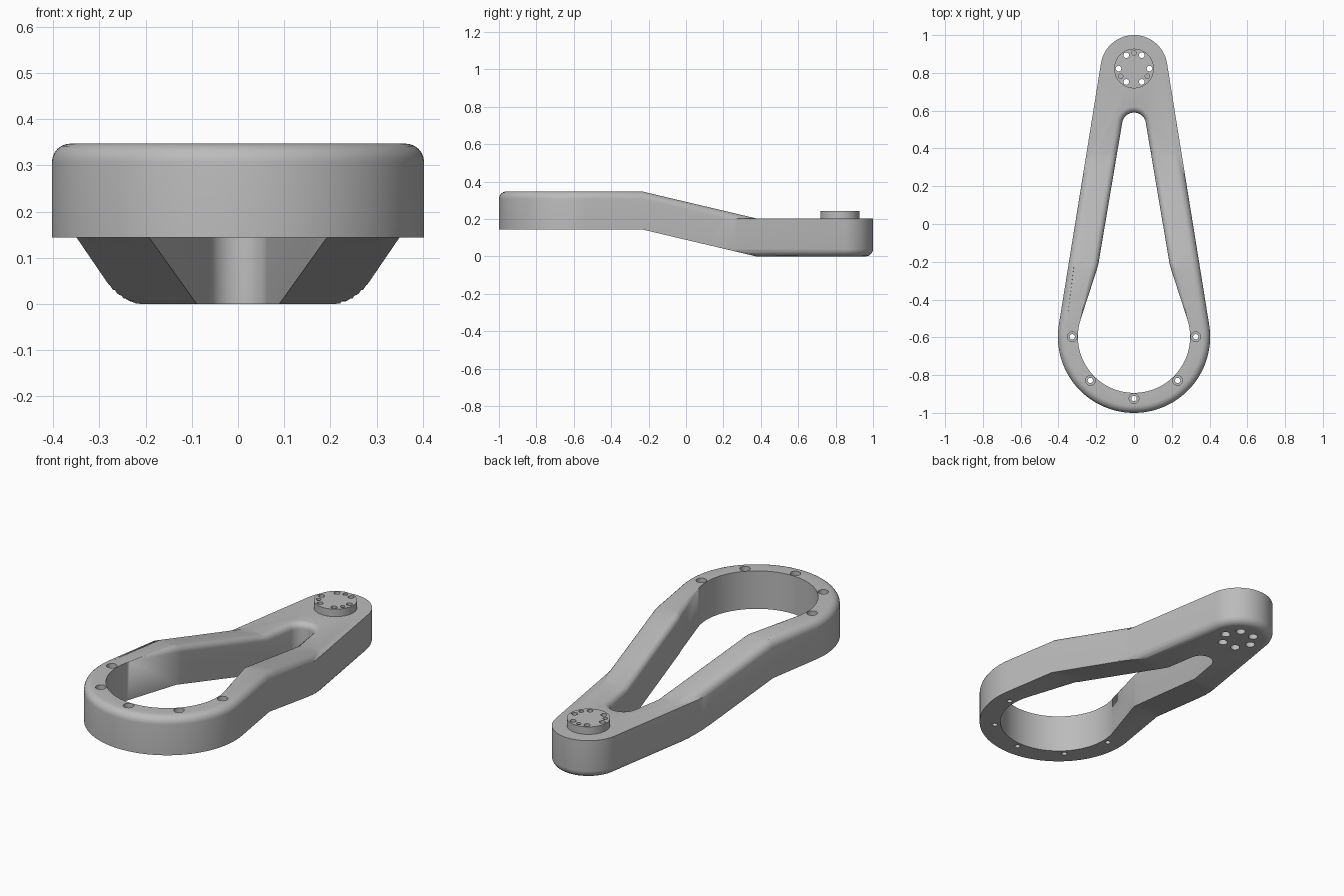
import bpy, bmesh
from math import sin, cos, asin, pi, hypot
from mathutils import Vector, Matrix

if "Cube" in bpy.data.objects:
    bpy.data.objects.remove(bpy.data.objects["Cube"])

RING_Y, RING_R, RING_IN = -0.597, 0.403, 0.297
TIP_Y, TIP_R = 0.823, 0.177
FLAT, LIFT, Y0, Y1 = 0.203, 0.144, -0.235, 0.375
FILLET, STEPS = 0.04, 6
TILT = asin((RING_R - TIP_R) / (TIP_Y - RING_Y))

grey = bpy.data.materials.new("grey")
grey.use_nodes = True
grey.diffuse_color = (0.5, 0.5, 0.5, 1)
grey.node_tree.nodes["Principled BSDF"].inputs["Base Color"].default_value = (0.5, 0.5, 0.5, 1)


def arc(y, r, a0, a1, n):
    return [Vector((r * cos(a0 + (a1 - a0) * i / n), y + r * sin(a0 + (a1 - a0) * i / n)))
            for i in range(n + 1)]


def outer_outline(d):
    return (arc(TIP_Y, TIP_R - d, TILT, pi - TILT, 40)
            + arc(RING_Y, RING_R - d, pi - TILT, 2 * pi + TILT, 80))


def inner_outline():
    t = 0.31
    knee = Vector((0.19, -0.22))
    return (arc(0.527, 0.063, 0.17, pi - 0.17, 20) + [Vector((-knee.x, knee.y))]
            + arc(RING_Y, RING_IN, pi - t, 2 * pi + t, 64) + [knee])


def fade(y):
    t = min(1, max(0, (y + 0.5) / 0.25))
    return t * t * (3 - 2 * t)


def inner_offset(pts, d):
    # push the window outline outward along its vertex normals
    out = []
    for i, p in enumerate(pts):
        e = (pts[(i + 1) % len(pts)] - pts[i - 1]).normalized()
        out.append(p + Vector((e.y, -e.x)) * d * fade(p.y))
    return out


def lift(y):
    return LIFT * min(1, max(0, (Y1 - y) / (Y1 - Y0)))


def finish(name, bm):
    mesh = bpy.data.meshes.new(name)
    bmesh.ops.recalc_face_normals(bm, faces=bm.faces)
    bm.to_mesh(mesh)
    bm.free()
    mesh.materials.append(grey)
    obj = bpy.data.objects.new(name, mesh)
    bpy.context.collection.objects.link(obj)
    return obj


def cylinders(name, places, r, z0, z1, n=20):
    bm = bmesh.new()
    for x, y in places:
        bmesh.ops.create_cone(bm, cap_ends=True, segments=n, radius1=r, radius2=r, depth=z1 - z0,
                              matrix=Matrix.Translation((x, y, (z0 + z1) / 2)))
    return finish(name, bm)


def cut(obj, places, r, z0, z1):
    tool = cylinders("hole_cutter", places, r, z0, z1)
    tool.hide_render = True
    mod = obj.modifiers.new("holes", 'BOOLEAN')
    mod.operation, mod.solver, mod.object = 'DIFFERENCE', 'EXACT', tool
    deps = bpy.context.evaluated_depsgraph_get()
    mesh = bpy.data.meshes.new_from_object(obj.evaluated_get(deps))
    obj.modifiers.clear()
    obj.data = mesh
    bpy.data.objects.remove(tool)


def polar(y, r, degrees):
    return [(r * cos(a * pi / 180), y + r * sin(a * pi / 180)) for a in degrees]


def build_arm():
    bm = bmesh.new()

    def ring(pts, heights):
        return [bm.verts.new((p.x, p.y, h)) for p, h in zip(pts, heights)]

    def strip(rings):
        for a, b in zip(rings, rings[1:]):
            for i in range(len(a)):
                j = (i + 1) % len(a)
                bm.faces.new((a[i], a[j], b[j], b[i]))

    # rounded edge profile: (inset, drop)
    profile = [(FILLET * (1 - cos(k * pi / 2 / STEPS)), FILLET * (1 - sin(k * pi / 2 / STEPS)))
               for k in range(STEPS + 1)]
    # outer wall; z = -1 marks the underside, z = 0 the top
    walls = []
    for d, h in reversed(profile):
        o = outer_outline(d)
        walls.append(ring(o, [h - 1] * len(o)))
    for d, h in profile:
        o = outer_outline(d)
        walls.append(ring(o, [-h] * len(o)))
    strip(walls)
    # window wall, rounded on the arms only
    win = inner_outline()
    walls = [ring(win, [-1] * len(win))]
    for d, h in profile:
        walls.append(ring(inner_offset(win, d * 0.8), [-h * 0.8 * fade(p.y) for p in win]))
    strip(walls)
    bmesh.ops.remove_doubles(bm, verts=bm.verts, dist=1e-5)

    # top and underside
    for level in (0, -1):
        rim = [e for e in bm.edges if e.is_boundary
               and all(abs(v.co.z - level) < 1e-4 for v in e.verts)]
        bmesh.ops.triangle_fill(bm, edges=rim, use_beauty=True, normal=(0, 0, 1))

    # cross cuts where the arm bends, then shape the side view
    for k in range(25):
        y = Y0 + (Y1 - Y0) * k / 24
        bmesh.ops.bisect_plane(bm, geom=bm.verts[:] + bm.edges[:] + bm.faces[:],
                               plane_co=(0, y, 0), plane_no=(0, 1, 0))
    bmesh.ops.triangulate(bm, faces=bm.faces)
    for v in bm.verts:
        x, y, z = v.co
        depth = RING_R - abs(x) * cos(TILT) - (y - RING_Y) * sin(TILT)
        if z < -0.5:
            v.co.z = max(lift(y), z + 1)
        elif y > 0.65 or depth < 0.05:
            v.co.z = max(FLAT + lift(y) + z, FLAT)
        else:
            v.co.z = FLAT + lift(y) + z
    bmesh.ops.dissolve_limit(bm, angle_limit=0.002, verts=bm.verts, edges=bm.edges)
    return finish("arm_body", bm)


arm = build_arm()
boss = cylinders("pivot_boss", [(0, TIP_Y)], 0.105, FLAT - 0.003, FLAT + 0.04, 64)

# screw holes around the ring, counterbored from above
ring_holes = polar(RING_Y, 0.327, (0, 180, 225, 270, 315))
cut(arm, ring_holes, 0.014, 0.05, 0.5)
cut(arm, ring_holes, 0.026, 0.25, 0.5)

# bolt holes through the pivot, counterbored from below, and blind pin holes
bolt_holes = polar(TIP_Y, 0.082, range(0, 360, 60))
for part in (arm, boss):
    cut(part, bolt_holes, 0.015, -0.1, 0.4)
cut(arm, bolt_holes, 0.024, -0.1, 0.1)
cut(boss, polar(TIP_Y, 0.082, (90, 210, 330)), 0.012, 0.215, 0.4)

for obj in (arm, boss):
    bpy.ops.object.select_all(action='DESELECT')
    obj.select_set(True)
    bpy.context.view_layer.objects.active = obj
    bpy.ops.object.shade_smooth_by_angle(angle=0.52)
